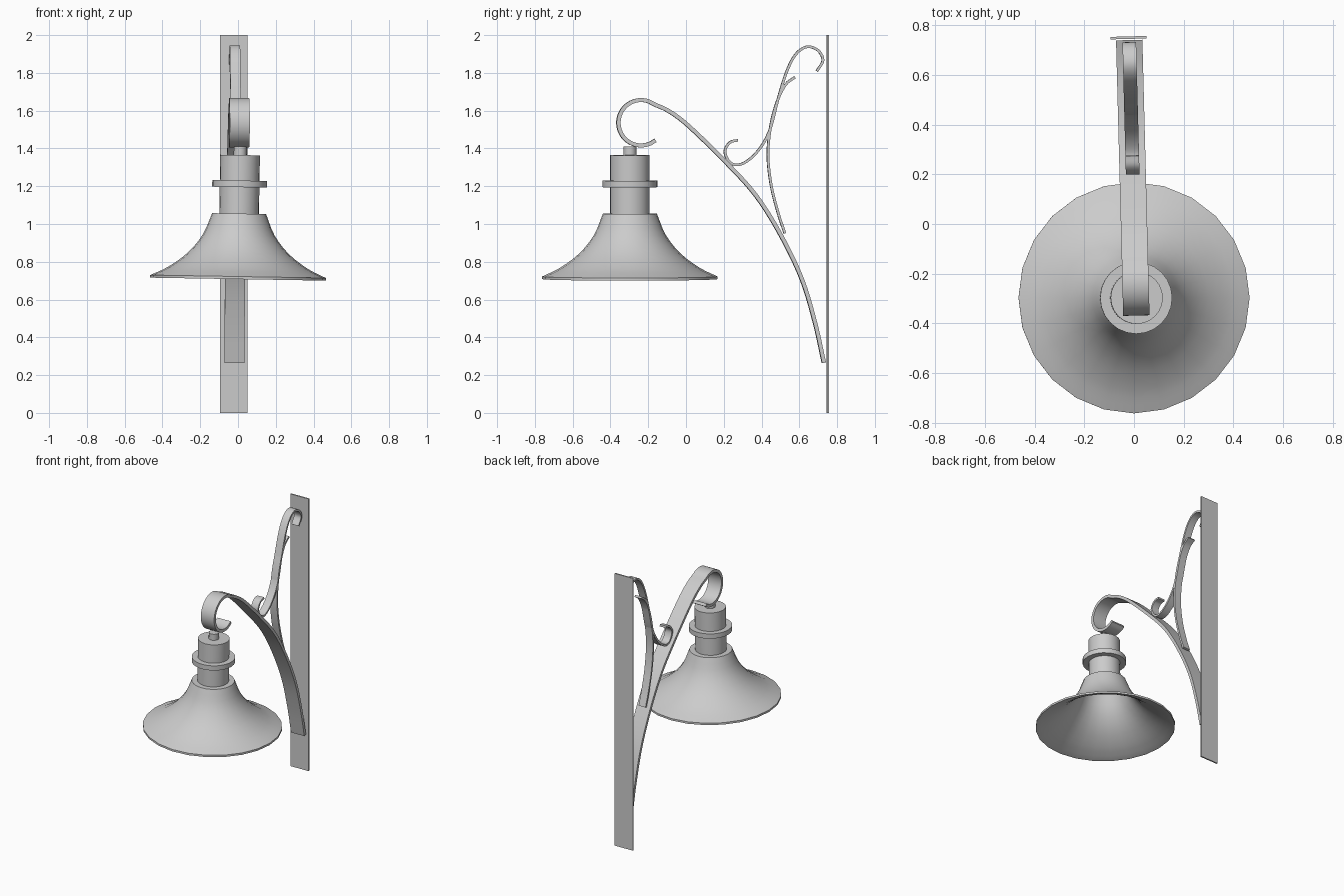
import bpy, bmesh, math
from math import radians, cos, sin
from mathutils import Vector, Matrix

cube = bpy.data.objects.get("Cube")
if cube:
    bpy.data.objects.remove(cube, do_unlink=True)

grey = bpy.data.materials.new("grey metal")
grey.use_nodes = True
colour = (0.6, 0.6, 0.6, 1)
grey.diffuse_color = colour
grey.node_tree.nodes["Principled BSDF"].inputs["Base Color"].default_value = colour

BRACKET_TURN = 0.026   # bracket is turned slightly about z
LAMP_TILT = 0.017      # lamp hangs slightly off plumb


def finish(name, bm, angle=35):
    """Turn a bmesh into a shaded, coloured object."""
    bmesh.ops.recalc_face_normals(bm, faces=bm.faces)
    mesh = bpy.data.meshes.new(name)
    bm.to_mesh(mesh)
    bm.free()
    mesh.materials.append(grey)
    obj = bpy.data.objects.new(name, mesh)
    bpy.context.collection.objects.link(obj)
    bpy.ops.object.select_all(action='DESELECT')
    obj.select_set(True)
    bpy.context.view_layer.objects.active = obj
    bpy.ops.object.shade_smooth_by_angle(angle=radians(angle))
    return obj


def smooth_path(points, steps=5):
    """Catmull-Rom curve through (y, z) points."""
    p = [Vector(q) for q in points]
    p = [2 * p[0] - p[1]] + p + [2 * p[-1] - p[-2]]
    path = []
    for a, b, c, d in zip(p, p[1:], p[2:], p[3:]):
        for i in range(steps):
            t = i / steps
            path.append(0.5 * (2 * b + (c - a) * t + (2 * a - 5 * b + 4 * c - d) * t**2
                               + (3 * b - a - 3 * c + d) * t**3))
    return path + [p[-2]]


def ribbon(name, points, width, thick):
    """Flat bar bent along a path in the y-z plane."""
    path = smooth_path(points)
    bm = bmesh.new()
    rings = []
    for i, q in enumerate(path):
        along = (path[min(i + 1, len(path) - 1)] - path[max(i - 1, 0)]).normalized()
        side = Vector((-along.y, along.x)) * thick / 2
        rings.append([bm.verts.new((x * width / 2, q.x + s * side.x, q.y + s * side.y))
                      for x, s in ((-1, -1), (1, -1), (1, 1), (-1, 1))])
    for a, b in zip(rings, rings[1:]):
        for k in range(4):
            bm.faces.new((a[k], a[k - 1], b[k - 1], b[k]))
    bm.faces.new(rings[0])
    bm.faces.new(rings[-1])
    obj = finish(name, bm)
    obj.rotation_euler.z = BRACKET_TURN
    return obj


def lathe(name, profile, sides=24):
    """Spin (radius, z) points about the lamp axis."""
    bm = bmesh.new()
    verts = [bm.verts.new((r, 0, z)) for r, z in profile]
    edges = [bm.edges.new(pair) for pair in zip(verts, verts[1:])]
    bmesh.ops.spin(bm, geom=verts + edges, angle=2 * math.pi, steps=sides,
                   axis=(0, 0, 1), cent=(0, 0, 0))
    bmesh.ops.remove_doubles(bm, verts=bm.verts, dist=0.0005)
    obj = finish(name, bm)
    pivot = Matrix.Translation((0, 0, 0.71))
    obj.matrix_world = (Matrix.Translation((0, -0.297, 0)) @ pivot
                        @ Matrix.Rotation(LAMP_TILT, 4, 'Y') @ pivot.inverted())
    return obj


def drum(name, radius, low, high):
    return lathe(name, [(0, low), (radius, low), (radius, high), (0, high)])


# Wall plate
bm = bmesh.new()
bmesh.ops.create_cube(bm, size=1, matrix=Matrix.Translation((-0.003, 0.75, 1))
                      @ Matrix.Diagonal((0.145, 0.01, 2, 1)))
finish("wall_plate", bm).rotation_euler.z = BRACKET_TURN

# Main arm, ending in a round hook
hook = [(-0.238 + 0.12 * cos(radians(a)), 1.536 + 0.12 * sin(radians(a)))
        for a in range(54, 310, 17)]
ribbon("main_arm", [(0.73, 0.265), (0.683, 0.477), (0.614, 0.706), (0.503, 0.939),
                    (0.37, 1.151), (0.212, 1.326), (0.016, 1.517), (-0.09, 1.597)] + hook,
       0.106, 0.021)

# Decorative scrolls between arm and plate
ribbon("upper_scroll", [(0.275, 1.443), (0.233, 1.432), (0.206, 1.385), (0.233, 1.326),
                        (0.291, 1.316), (0.37, 1.374), (0.439, 1.485), (0.487, 1.66),
                        (0.534, 1.809), (0.582, 1.899), (0.64, 1.938), (0.698, 1.92),
                        (0.725, 1.867), (0.693, 1.809)], 0.055, 0.014)
ribbon("lower_scroll", [(0.577, 1.777), (0.529, 1.74), (0.487, 1.66), (0.45, 1.528),
                        (0.434, 1.369), (0.45, 1.21), (0.487, 1.061), (0.524, 0.95)],
       0.055, 0.014)

# Flared shade, a thin open shell
flare = smooth_path([(0.143, 1.055), (0.19, 0.942), (0.267, 0.845), (0.37, 0.768),
                     (0.465, 0.722)], 3)
outer = [(q.x, q.y) for q in flare]
inner = [(r - 0.008, z - 0.012) for r, z in reversed(outer)]
lathe("lamp_shade", [(0, 1.055)] + outer + [(0.465, 0.708)] + inner + [(0, 1.043)])

# Lamp holder
drum("lamp_neck", 0.105, 1.05, 1.365)
drum("neck_collar", 0.145, 1.195, 1.23)
drum("hanging_stem", 0.034, 1.36, 1.41)
